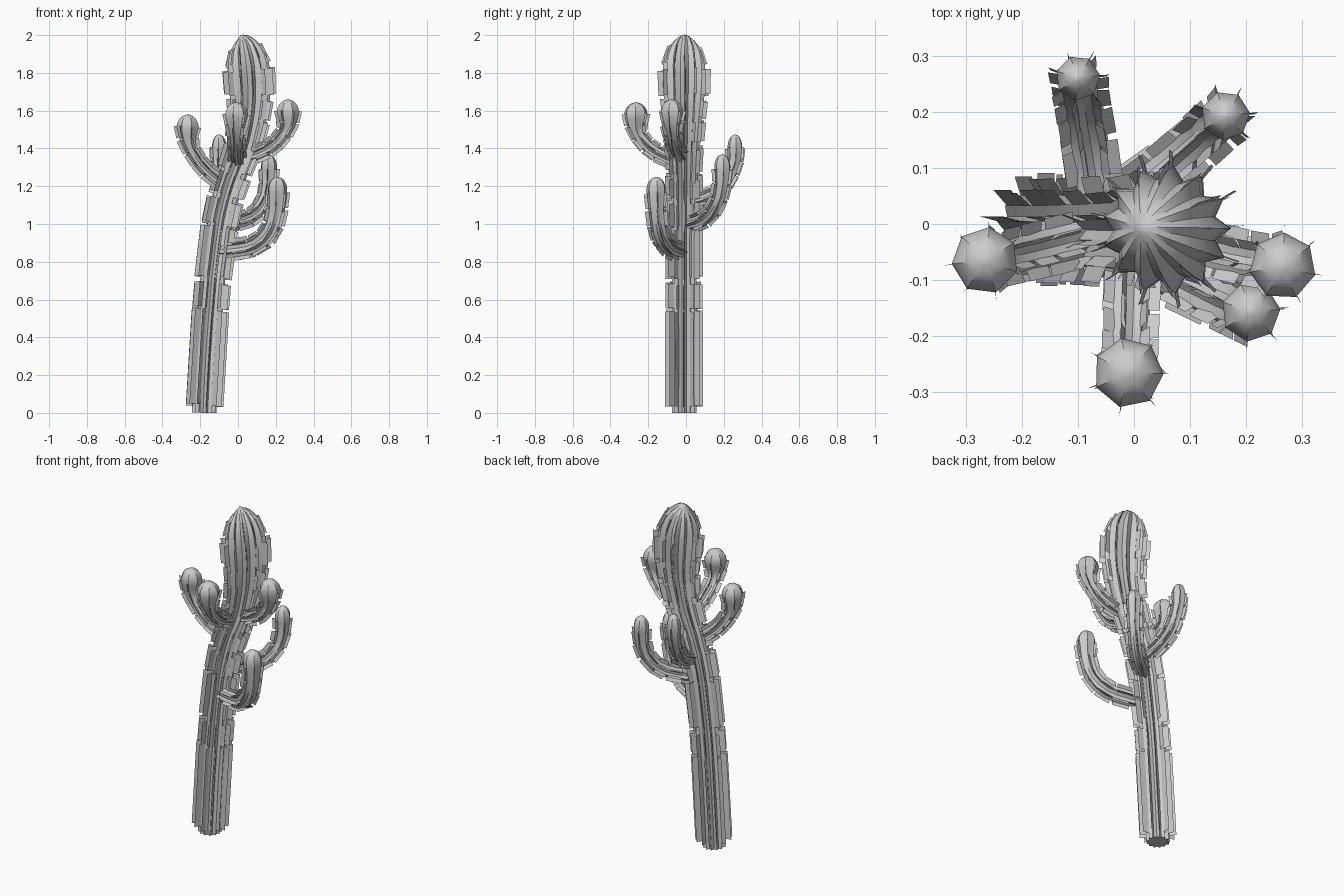
import bpy, bmesh, math, random
from mathutils import Vector

if "Cube" in bpy.data.objects:
    bpy.data.objects.remove(bpy.data.objects["Cube"])

random.seed(4)
mat = bpy.data.materials.new("cactus grey")
mat.diffuse_color = (0.6, 0.6, 0.6, 1)
mat.use_nodes = True
mat.node_tree.nodes["Principled BSDF"].inputs["Base Color"].default_value = mat.diffuse_color


def finish(bm, name, angle):
    me = bpy.data.meshes.new(name)
    bm.to_mesh(me)
    bm.free()
    me.materials.append(mat)
    for p in me.polygons:
        p.use_smooth = True
    me.set_sharp_from_angle(angle=math.radians(angle))
    ob = bpy.data.objects.new(name, me)
    bpy.context.collection.objects.link(ob)
    return ob


def catmull(a, b, c, d, t):
    return 0.5 * (2 * b + (c - a) * t + (2 * a - 5 * b + 4 * c - d) * t * t
                  + (3 * b - a - 3 * c + d) * t ** 3)


def stations(knots, sub):
    """Smooth the knots (x, y, z, radius, groove) and give each a frame."""
    k = [knots[0]] + knots + [knots[-1]]
    pts = []
    for i in range(len(knots) - 1):
        for j in range(sub):
            pts.append([catmull(*[k[i + m][n] for m in range(4)], j / sub) for n in range(5)])
    pts.append(list(knots[-1]))
    pos = [Vector(p[:3]) for p in pts]
    out, side, dist = [], Vector((1, 0.02, 0)), 0
    for i, p in enumerate(pts):
        tan = (pos[min(i + 1, len(pos) - 1)] - pos[max(i - 1, 0)]).normalized()
        side = (side - tan * side.dot(tan)).normalized()
        if i:
            dist += (pos[i] - pos[i - 1]).length
        out.append((pos[i], side.copy(), tan.cross(side), max(p[3], 0), p[4], dist))
    return out


def stem(name, st, ribs, angle):
    """Ribbed tube: ridges alternate with grooves."""
    bm = bmesh.new()
    rings = []
    n = ribs * 2
    for c, u, v, r, groove, _ in st:
        ring = []
        for i in range(n):
            a = math.tau * i / n
            q = c + (u * math.cos(a) + v * math.sin(a)) * r * (groove if i % 2 else 1)
            q.z = max(q.z, 0)
            ring.append(bm.verts.new(q))
        rings.append(ring)
    for a, b in zip(rings, rings[1:]):
        for i in range(n):
            j = (i + 1) % n
            bm.faces.new((a[i], a[j], b[j], b[i]))
    bm.faces.new(rings[0][::-1])
    bmesh.ops.remove_doubles(bm, verts=bm.verts, dist=0.0004)
    finish(bm, name, angle)


def at(st, d):
    for a, b in zip(st, st[1:]):
        if d <= b[5]:
            t = (d - a[5]) / (b[5] - a[5])
            return [x + (y - x) * t for x, y in zip(a, b)]
    return list(st[-1])


def spines(name, st, ribs, spans, jitter):
    """Flat spine cards standing on every ridge; spans are (start, end, reach)."""
    bm = bmesh.new()
    for i in range(ribs):
        for lo, hi, reach in spans:
            shift = random.uniform(-jitter, jitter)
            twist = random.uniform(-0.25, 0.25)
            inner, outer = [], []
            for d in (lo + shift, hi + shift):
                c, u, v, r, _, _ = at(st, max(d, 0.01))
                a = math.tau * i / ribs
                ray = u * math.cos(a) + v * math.sin(a)
                tangent = v * math.cos(a) - u * math.sin(a)
                inner.append(bm.verts.new(c + ray * r * 0.85))
                outer.append(bm.verts.new(c + ray * (r + reach) + tangent * twist * reach))
            bm.faces.new((inner[0], outer[0], outer[1], inner[1]))
    finish(bm, name, 30)


# Leaning trunk with a swollen head
G = 0.78
trunk = [(-0.18, -0.01, 0, 0.066, G), (-0.165, -0.01, 0.3, 0.066, G), (-0.143, -0.01, 0.6, 0.066, G),
         (-0.12, -0.01, 0.83, 0.066, G), (-0.09, -0.01, 1.04, 0.068, G), (-0.042, -0.01, 1.22, 0.07, G),
         (0.015, -0.01, 1.37, 0.077, G), (0.05, -0.01, 1.52, 0.09, G), (0.062, -0.01, 1.66, 0.106, G),
         (0.058, -0.01, 1.78, 0.114, G), (0.048, -0.01, 1.88, 0.104, 0.82),
         (0.034, -0.008, 1.95, 0.07, 0.85), (0.022, -0.007, 1.985, 0.033, 0.87), (0.012, -0.005, 2.0, 0, 0.9)]
st = stations(trunk, 2)
stem("trunk", st, 13, 35)
spines("trunk_spines", st, 13,
       [(0.04, 0.545, 0.035), (0.555, 0.685, 0.033), (0.72, 0.985, 0.034), (1.0, 1.13, 0.033),
        (1.16, 1.27, 0.03), (1.30, 1.43, 0.025), (1.47, 1.57, 0.025), (1.59, 1.68, 0.022),
        (1.71, 1.84, 0.03), (1.87, 1.96, 0.014)], 0.008)

# Arms: path points, tip height, bulb radius, neck radius
arms = {
    "left_arm": ([(-0.04, -0.015, 1.21), (-0.11, -0.03, 1.24), (-0.19, -0.05, 1.31), (-0.25, -0.063, 1.40)],
                 1.58, 0.06, 0.033),
    "right_arm": ([(0.03, -0.02, 1.35), (0.11, -0.04, 1.375), (0.19, -0.06, 1.42), (0.25, -0.07, 1.49)],
                  1.66, 0.06, 0.032),
    "front_arm": ([(0.0, -0.02, 1.33), (-0.005, -0.1, 1.35), (-0.008, -0.19, 1.40), (-0.01, -0.25, 1.47)],
                  1.645, 0.063, 0.033),
    "low_front_arm": ([(-0.11, -0.02, 0.855), (0.0, -0.06, 0.865), (0.1, -0.105, 0.89), (0.17, -0.14, 0.96),
                       (0.2, -0.153, 1.05)], 1.25, 0.053, 0.042),
    "low_back_arm": ([(-0.09, 0.0, 1.0), (0.02, 0.07, 1.015), (0.1, 0.135, 1.06), (0.15, 0.18, 1.15)],
                     1.37, 0.044, 0.034),
    "back_arm": ([(-0.065, 0.0, 1.11), (-0.075, 0.1, 1.13), (-0.09, 0.19, 1.19), (-0.098, 0.24, 1.28)],
                 1.475, 0.04, 0.033),
}
tips = {"left_arm": (-0.265, -0.065), "right_arm": (0.265, -0.075), "front_arm": (-0.01, -0.265),
        "low_front_arm": (0.208, -0.157), "low_back_arm": (0.163, 0.193), "back_arm": (-0.1, 0.26)}

for name, (path, top, bulb, neck) in arms.items():
    x, y = tips[name]
    knots = [(*p, neck, 0.76) for p in path]
    knots += [(x, y, top - 0.12, (neck + bulb) / 2, 0.84), (x, y, top - 0.06, bulb, 0.9),
              (x, y, top - 0.022, bulb * 0.72, 0.9), (x, y, top - 0.006, bulb * 0.35, 0.9), (x, y, top, 0, 0.9)]
    st = stations(knots, 2)
    stem(name, st, 7, 35)
    length = st[-1][5]
    cuts = [0.16, 0.32, 0.46, 0.6, 0.74, 0.88]
    spans = [(a * length, (b - 0.02) * length, 0.02) for a, b in zip(cuts, cuts[1:])]
    spans[-1] = (spans[-1][0], spans[-1][1], 0.016)
    spines(name + "_spines", st, 7, spans, 0.006)
